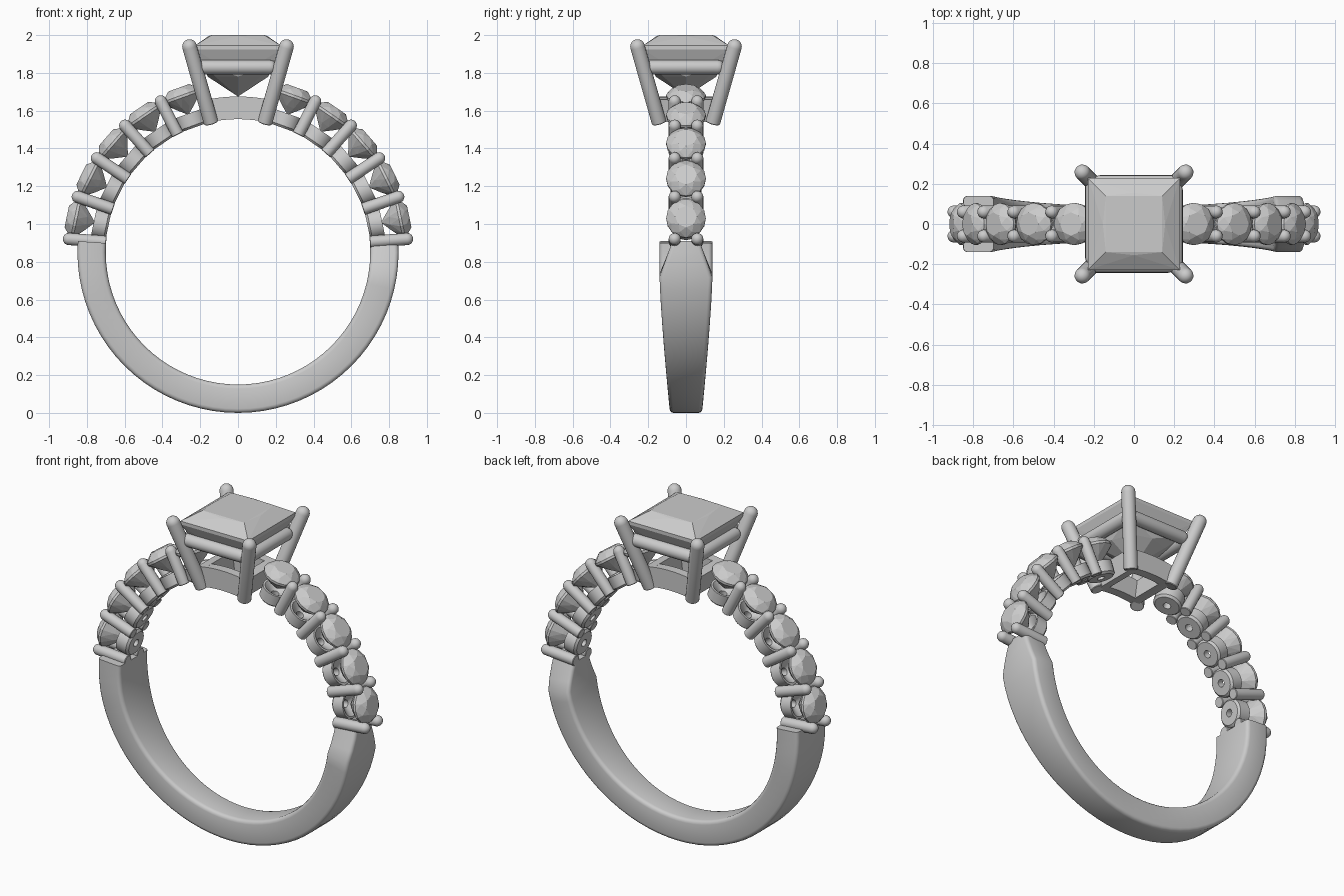
import bpy, bmesh, math
from mathutils import Vector, Matrix

if "Cube" in bpy.data.objects:
    bpy.data.objects.remove(bpy.data.objects["Cube"])

CZ = 0.85  # ring centre height


def finish(bm, name, smooth=True):
    bmesh.ops.remove_doubles(bm, verts=bm.verts, dist=1e-5)
    bmesh.ops.recalc_face_normals(bm, faces=bm.faces)
    me = bpy.data.meshes.new(name)
    bm.to_mesh(me)
    bm.free()
    ob = bpy.data.objects.new(name, me)
    bpy.context.collection.objects.link(ob)
    if smooth:
        bpy.ops.object.select_all(action='DESELECT')
        ob.select_set(True)
        bpy.context.view_layer.objects.active = ob
        bpy.ops.object.shade_smooth_by_angle(angle=math.radians(35))
    return ob


def polar(deg, r, y=0.0):
    a = math.radians(deg)
    return Vector((r * math.cos(a), y, CZ + r * math.sin(a)))


def frame(origin, direction):
    return Matrix.Translation(origin) @ direction.to_track_quat('Z', 'Y').to_matrix().to_4x4()


def loft(name, sections, closed=False):
    """Skin equal-length point loops; cap the ends unless closed."""
    bm = bmesh.new()
    rows = [[bm.verts.new(p) for p in s] for s in sections]
    n = len(rows[0])
    pairs = list(zip(rows, rows[1:])) + ([(rows[-1], rows[0])] if closed else [])
    for a, b in pairs:
        for i in range(n):
            j = (i + 1) % n
            bm.faces.new((a[i], a[j], b[j], b[i]))
    if not closed:
        bm.faces.new(rows[0])
        bm.faces.new(rows[-1])
    return finish(bm, name)


def lathe(name, profile, mat, seg=24, closed=False):
    secs = [[mat @ Vector((r * math.cos(2 * math.pi * i / seg),
                           r * math.sin(2 * math.pi * i / seg), h))
             for i in range(seg)] for r, h in profile]
    return loft(name, secs, closed)


def rod(name, p, q, r, seg=16):
    """Round rod from p to q with a domed tip at q."""
    p, q = Vector(p), Vector(q)
    length = (q - p).length
    prof = [(r * 0.9, 0), (r, r * 0.1)]
    prof += [(r * math.cos(t), length - r + r * math.sin(t))
             for t in [math.radians(k) for k in (0, 18, 36, 54, 70, 83)]]
    return lathe(name, prof, frame(p, q - p), seg)


def hull(name, pts, mat):
    bm = bmesh.new()
    for p in pts:
        bm.verts.new(mat @ Vector(p))
    bmesh.ops.convex_hull(bm, input=bm.verts)
    return finish(bm, name, smooth=False)


def circle(r, h, n, off=0.0):
    return [(r * math.cos(2 * math.pi * (i + off) / n),
             r * math.sin(2 * math.pi * (i + off) / n), h) for i in range(n)]


# Plain lower band: widens up each side, then pinches in to meet the setting
def half_width(deg):
    if deg > -9:
        return 0.14 - 0.067 * (deg + 9) / 13
    t = math.sin(math.radians(-deg))
    return 0.14 - 0.053 * max(0, (t - 0.156) / 0.844) ** 1.3


def band_section(deg):
    w, c = half_width(deg), 0.022
    pts = []
    for r0, sy, start in ((0.85 - c, 1, 0), (0.85 - c, -1, 90), (0.70 + c, -1, 180), (0.70 + c, 1, 270)):
        for k in (0, 30, 60, 90):
            # corner swept from +y side to outer face, and so on around
            a = math.radians(90 - start - k)
            pts.append(polar(deg, r0 + c * math.cos(a), sy * (w - c) + c * math.sin(a)))
    return pts


side = [4, 0, -4.5, -9] + [-9 - 4.5 * k for k in range(1, 18)]
degs = side + [-90] + [-180 - d for d in reversed(side)]
loft("lower_band", [band_section(d) for d in degs])

# Five small round stones on each shoulder, with seats and claw pairs
PITCH, FIRST = 14.6, 4.5
round_gem = (circle(0.058, 0.048, 8) + circle(0.085, 0.03, 8, 0.5) + circle(0.105, 0.006, 16)
             + circle(0.105, -0.008, 16) + circle(0.055, -0.06, 8, 0.5) + [(0, 0, -0.105)])
cup = [(0.022, 0), (0.07, 0), (0.082, 0.012), (0.082, 0.08), (0.07, 0.08), (0.022, 0.04)]
for label, flip in (("right", False), ("left", True)):
    for k in range(5):
        a = FIRST + PITCH * k
        s = a + PITCH / 2
        if flip:
            a, s = 180 - a, 180 - s
        out = polar(s, 1) - polar(s, 0)
        hull(f"{label}_round_stone_{k}", round_gem, frame(polar(s, 0.878), out))
        lathe(f"{label}_stone_seat_{k}", cup, frame(polar(s, 0.70), out), 24, True)
        for j, y in enumerate((-0.06, 0.06)):
            rod(f"{label}_claw_{k}_{j}", polar(a, 0.70, y), polar(a, 0.93, y), 0.032)

# Open curved collar under the centre stone
def collar_wall(name, d0, d1, y0, y1, steps=10):
    secs = []
    for i in range(steps + 1):
        d = d0 + (d1 - d0) * i / steps
        secs.append([polar(d, 0.705, y0), polar(d, 0.825, y0), polar(d, 0.825, y1), polar(d, 0.705, y1)])
    loft(name, secs)


for n, s in (("front", -1), ("back", 1)):
    collar_wall(f"collar_{n}", 78.5, 101.5, s * 0.10, s * 0.155)
for n, d in (("right", 78.5), ("left", 97.5)):
    collar_wall(f"collar_{n}", d, d + 4, -0.13, 0.13, 2)

# Four splayed centre prongs and the square rail joining them
corners = [(1, 1), (-1, 1), (-1, -1), (1, -1)]
for i, (sx, sy) in enumerate(corners):
    rod(f"centre_prong_{i}", (0.142 * sx, 0.142 * sy, 1.535), (0.267 * sx, 0.267 * sy, 1.975), 0.039, 20)
    nx, ny = corners[(i + 1) % 4]
    rod(f"gallery_rail_{i}", (0.205 * sx, 0.205 * sy, 1.83), (0.205 * nx, 0.205 * ny, 1.83), 0.038)

# Square centre stone
square = lambda h, z: [(h * x, h * y, z) for x, y in corners]
cross = lambda h, z: [(h, 0, z), (-h, 0, z), (0, h, z), (0, -h, z)]
hull("centre_stone", square(0.14, 2.0) + cross(0.155, 1.995) + square(0.228, 1.945) + square(0.228, 1.925)
     + square(0.19, 1.85) + cross(0.16, 1.78) + square(0.12, 1.78) + [(0, 0, 1.675)], Matrix())
